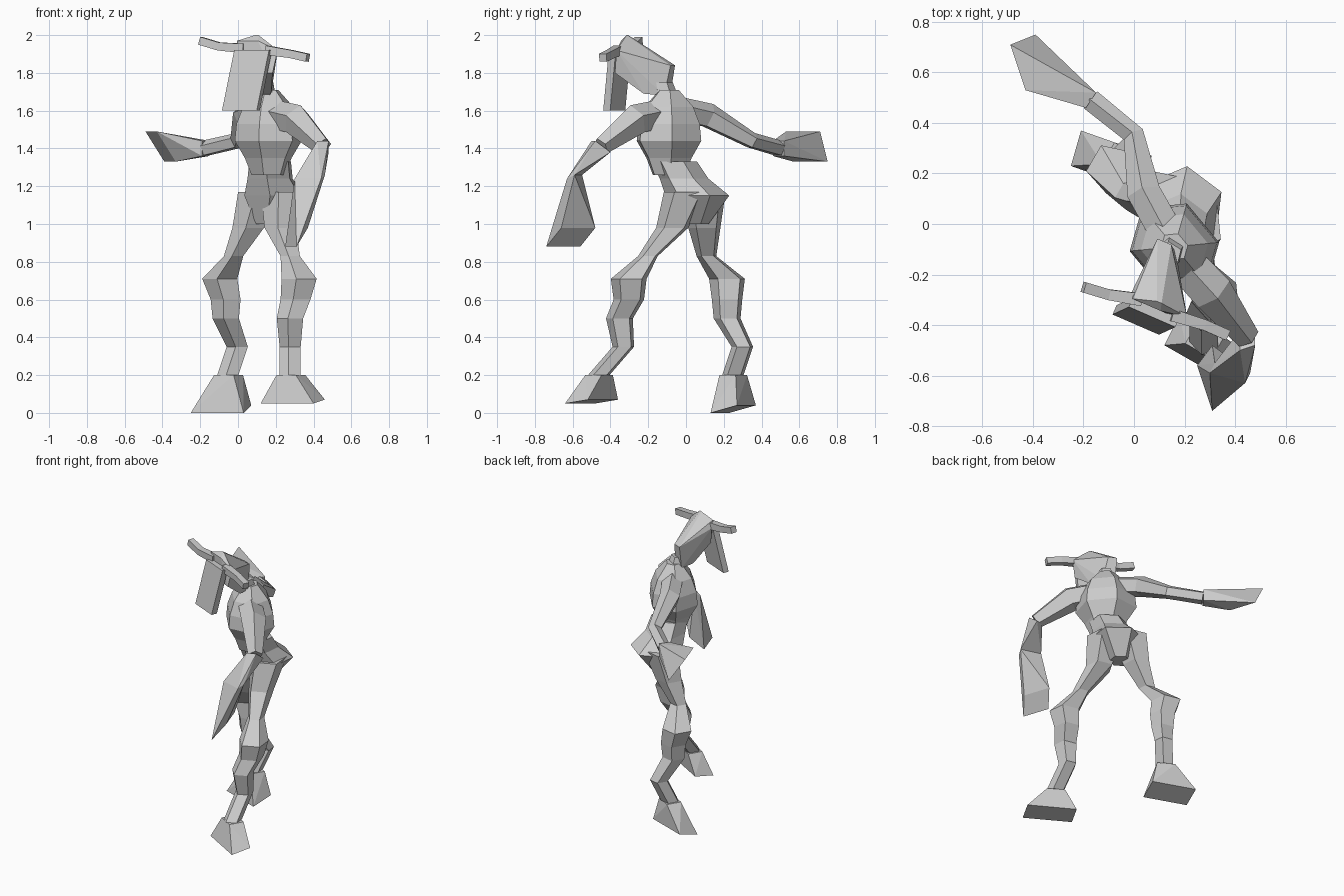
import bpy, bmesh, math
from mathutils import Vector

default_cube = bpy.data.objects.get("Cube")
if default_cube:
    bpy.data.objects.remove(default_cube)

clay = bpy.data.materials.new("light grey clay")
clay.use_nodes = True
grey = (.6, .6, .6, 1)
clay.diffuse_color = grey
clay.node_tree.nodes["Principled BSDF"].inputs["Base Color"].default_value = grey

# Shared directions
up = Vector((0, 0, 1))
hip_side = Vector((.8, -.6, 0))
chest_side = Vector((.64, -.77, 0))
leg_side = Vector((.86, -.5, 0))
face_side = Vector((.92, -.4, 0))
face_depth = Vector((.4, .92, 0))


def finish(name, bm):
    """Turn the bmesh into a flat-shaded clay object."""
    bmesh.ops.recalc_face_normals(bm, faces=bm.faces)
    mesh = bpy.data.meshes.new(name)
    bm.to_mesh(mesh)
    bm.free()
    mesh.materials.append(clay)
    part = bpy.data.objects.new(name, mesh)
    bpy.context.collection.objects.link(part)


def loft(name, path, radii, side, flatten=1, sides=5, axis=None):
    """Skin a path with polygon sections; flatten scales their depth."""
    bm = bmesh.new()
    path = [Vector(point) for point in path]
    last = len(path) - 1
    loops = []
    for index, (centre, radius) in enumerate(zip(path, radii)):
        along = axis or path[min(index + 1, last)] - path[max(index - 1, 0)]
        deep = along.cross(side).normalized()
        wide = deep.cross(along).normalized()
        loop = []
        for corner in range(sides):
            angle = math.tau * corner / sides
            offset = wide * math.cos(angle) + deep * math.sin(angle) * flatten
            loop.append(bm.verts.new(centre + offset * radius))
        loops.append(loop)
    for lower, upper in zip(loops, loops[1:]):
        for corner in range(sides):
            following = (corner + 1) % sides
            bm.faces.new((lower[corner], lower[following], upper[following], upper[corner]))
    bm.faces.new(loops[0])
    bm.faces.new(loops[-1])
    finish(name, bm)


def hull(name, points):
    """Wrap a flat-sided solid around a few corners."""
    bm = bmesh.new()
    for point in points:
        bm.verts.new(point)
    bmesh.ops.convex_hull(bm, input=bm.verts)
    bmesh.ops.dissolve_limit(bm, angle_limit=math.radians(1), verts=bm.verts, edges=bm.edges)
    finish(name, bm)


def panel(centre, wide, deep):
    """Four corners of a parallelogram given by its two half edges."""
    centre, wide, deep = Vector(centre), Vector(wide), Vector(deep)
    return [centre + wide * a + deep * b for a in (-1, 1) for b in (-1, 1)]


# Torso: hips leaning into an upright chest
loft("pelvis", [(.16, .05, 1), (.19, .06, 1.15), (.17, -.01, 1.24), (.17, -.06, 1.33)],
     [.07, .17, .13, .12], hip_side, sides=6, axis=up)
chest_radii = [.1, .14, .2, .19, .15, .06]
chest_path = [(.16, -.09, 1.26 + .09 * level) for level in range(len(chest_radii))]
loft("chest", chest_path, chest_radii, chest_side, flatten=.85, sides=6, axis=up)

# Neck and wedge-shaped head, wide at the brow
loft("neck", [(.15, -.08, 1.6), (.14, -.12, 1.75)], [.07, .05], chest_side, axis=up)
head_outline = {"nape": (.12, -.07, 1.84), "throat": (.13, -.1, 1.68), "jaw": (.12, -.2, 1.69),
                "chin": (.1, -.34, 1.8), "brow": (.1, -.32, 1.92), "crown": (.05, -.32, 1.97),
                "peak": (.1, -.31, 2)}
head_widths = {"nape": .03, "throat": .04, "jaw": .06, "chin": .09, "brow": .12, "crown": .06,
               "peak": .01}
hull("head", [Vector(point) + face_side * head_widths[spot] * way
              for spot, point in head_outline.items() for way in (-1, 1)])

# Long hanging face and the two horns
face_wide, face_thick = face_side * .1, face_depth * .02
hull("face_plate", panel((.08, -.35, 1.92), face_wide, face_thick)
     + panel((.015, -.38, 1.6), face_wide, face_thick))
horn_radii = [.035, .03, .03]
loft("left_horn", [(.15, -.36, 1.92), (.28, -.4, 1.9), (.37, -.44, 1.88)],
     horn_radii, up + face_depth, sides=4)
loft("right_horn", [(.03, -.3, 1.93), (-.1, -.28, 1.94), (-.2, -.25, 1.97)],
     horn_radii, up + face_depth, sides=4)

# Legs share one knobbly profile: hip, groin, thigh, knee, shin, calf, heel, ankle
leg_heights = [1.17, .98, .83, .71, .6, .5, .35, .2]
leg_radii = [.12, .09, .055, .1, .085, .075, .06, .06]
left_track = [(.24, 0), (.23, -.07), (.28, -.2), (.33, -.3),
              (.31, -.3), (.28, -.35), (.28, -.33), (.28, -.46)]
right_track = [(.12, .1), (.06, .1), (-.02, .11), (-.09, .22),
               (-.06, .22), (-.06, .22), (0, .3), (-.05, .25)]
for name, track in (("left_leg", left_track), ("right_leg", right_track)):
    path = [(x, y, height) for (x, y), height in zip(track, leg_heights)]
    loft(name, path, leg_radii, leg_side, axis=up)

# Flared feet
ankle_wide, ankle_deep = leg_side * .06, up.cross(leg_side) * .05
hull("left_foot", panel((.28, -.46, .2), ankle_wide, ankle_deep)
     + panel((.29, -.5, .06), (.14, -.08, 0), (.03, .06, .01)))
hull("right_foot", panel((-.05, .25, .2), ankle_wide, ankle_deep)
     + panel((-.09, .25, .02), (.14, -.05, 0), (.02, .07, .02)))

# Arms
left_elbow, left_wrist = (.45, -.45, 1.41), (.38, -.59, 1.25)
right_elbow, right_wrist = (0, .35, 1.44), (-.17, .49, 1.4)
loft("left_arm", [(.18, -.13, 1.58), (.31, -.27, 1.55), left_elbow], [.08, .085, .05], up)
loft("right_arm", [(.12, -.02, 1.6), (.04, .12, 1.57), right_elbow, right_wrist],
     [.07, .07, .045, .045], up)

# Paddle hands widening away from the wrists
left_cuff = panel(left_wrist, (.07, -.02, 0), (.01, .02, .01))
right_cuff = panel(right_wrist, (.02, .03, 0), (0, 0, .04))
palm_wide = (-.03, .09, 0)
hull("left_forearm", panel(left_elbow, (.03, .01, 0), (0, .04, -.03)) + left_cuff)
hull("left_hand", left_cuff + panel((.31, -.61, .93), palm_wide, (.03, .04, .05)))
hull("right_hand", right_cuff + panel((-.41, .64, 1.41), palm_wide, (.05, .02, -.08)))
